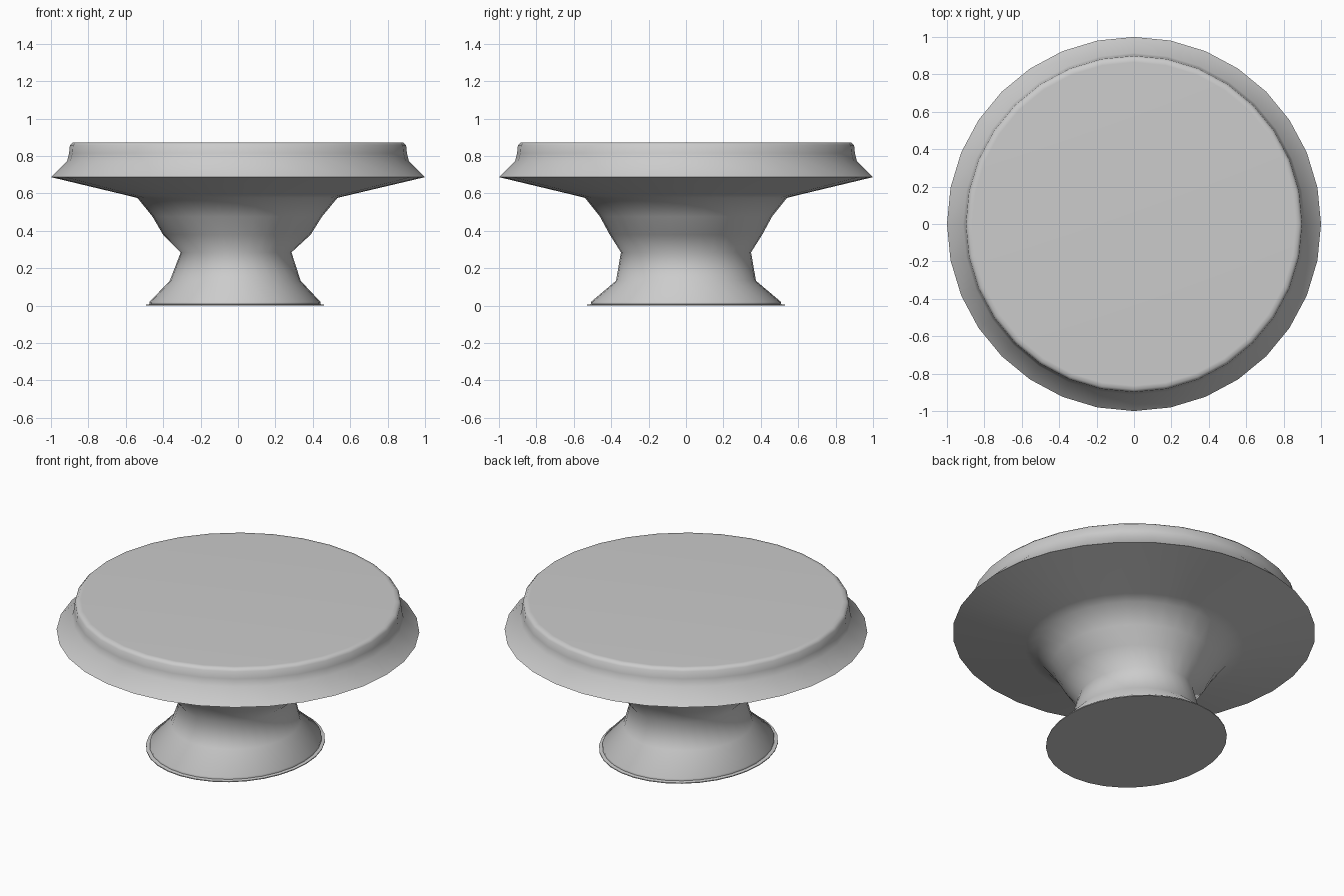
import bpy, bmesh, math

if "Cube" in bpy.data.objects:
    bpy.data.objects.remove(bpy.data.objects["Cube"])

SIDES = 32

# Rings from top to bottom: x radius, y radius, z, x shift (foot is slightly oval)
plate = [
    (0.865, 0.865, 0.873, 0),
    (0.885, 0.885, 0.872, 0),
    (0.899, 0.899, 0.858, 0),
    (0.903, 0.903, 0.815, 0),
    (0.914, 0.914, 0.772, 0),
    (1.0, 1.0, 0.687, 0),
]
pedestal = [
    (0.60, 0.603, 0.592, -0.003),
    (0.535, 0.54, 0.576, -0.003),
    (0.453, 0.46, 0.476, -0.004),
    (0.395, 0.408, 0.38, -0.006),
    (0.296, 0.348, 0.285, -0.01),
    (0.350, 0.374, 0.133, -0.015),
    (0.457, 0.508, 0.02, -0.016),
    (0.457, 0.508, 0.008, -0.016),
    (0.476, 0.529, 0.005, -0.017),
    (0.476, 0.529, 0.0, -0.017),
]


def lathe(name, rings, sharp_angle):
    """Skin a stack of oval rings and cap both ends."""
    bm = bmesh.new()
    loops = []
    for rx, ry, z, dx in rings:
        loops.append([bm.verts.new((dx + rx * math.cos(a), ry * math.sin(a), z))
                      for a in (2 * math.pi * i / SIDES for i in range(SIDES))])
    for up, low in zip(loops, loops[1:]):
        for i in range(SIDES):
            j = (i + 1) % SIDES
            bm.faces.new((up[i], low[i], low[j], up[j]))
    bm.faces.new(loops[0])
    bm.faces.new(loops[-1][::-1])
    bmesh.ops.recalc_face_normals(bm, faces=bm.faces)
    mesh = bpy.data.meshes.new(name)
    bm.to_mesh(mesh)
    bm.free()
    obj = bpy.data.objects.new(name, mesh)
    bpy.context.collection.objects.link(obj)
    bpy.ops.object.select_all(action='DESELECT')
    obj.select_set(True)
    bpy.context.view_layer.objects.active = obj
    bpy.ops.object.shade_smooth_by_angle(angle=math.radians(sharp_angle))
    return obj


# Plate flowing into the waisted pedestal as one continuous shell
lathe("pedestal_stand", plate + pedestal, 70)
